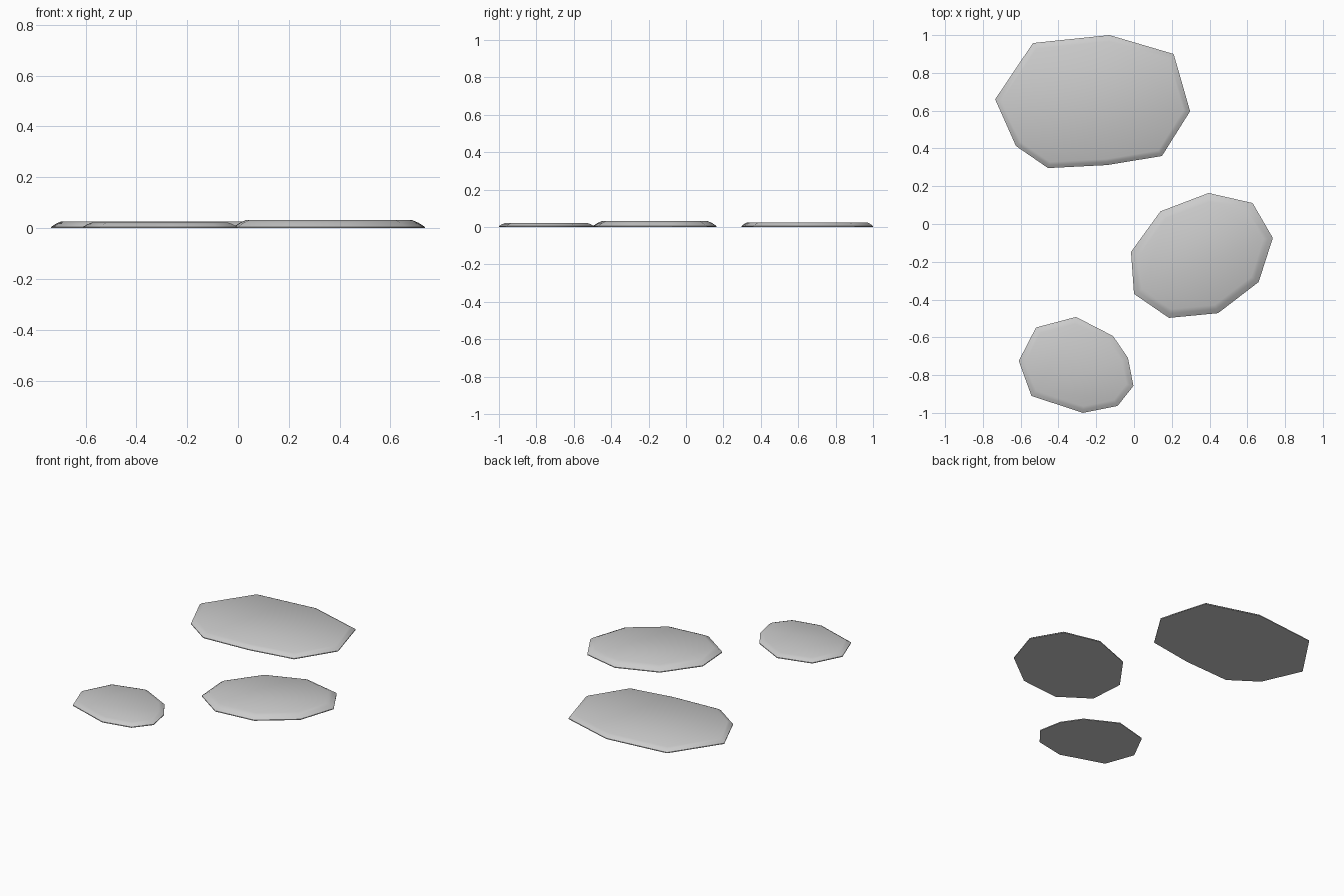
import bpy, bmesh, math

if "Cube" in bpy.data.objects:
    bpy.data.objects.remove(bpy.data.objects["Cube"])

# outline (x, y), bevel width, height of each stepping stone
STONES = {
    "large_stone": ([(-.735, .66), (-.625, .413), (-.455, .296), (-.143, .312), (.148, .36),
                     (.297, .597), (.21, .90), (-.13, 1.0), (-.535, .958)], .032, .025),
    "medium_stone": ([(-.016, -.148), (0, -.37), (.185, -.497), (.445, -.472), (.66, -.307),
                      (.735, -.074), (.628, .111), (.395, .164), (.14, .067)], .045, .031),
    "small_stone": ([(-.61, -.725), (-.543, -.91), (-.27, -1.0), (-.087, -.963), (-.003, -.857),
                     (-.032, -.709), (-.111, -.593), (-.307, -.492), (-.519, -.548)], .034, .022),
}
RIM = .005


def stone(name, outline, bevel, height):
    bm = bmesh.new()
    base = bm.faces.new([bm.verts.new((x, y, 0)) for x, y in outline])
    # short upright rim
    top = bmesh.ops.extrude_face_region(bm, geom=[base], use_keep_orig=True)["geom"]
    for v in top:
        if isinstance(v, bmesh.types.BMVert):
            v.co.z = RIM
    cap = next(f for f in top if isinstance(f, bmesh.types.BMFace))
    cap.normal_update()
    if cap.normal.z < 0:
        cap.normal_flip()
    # softly rounded edge in two insets
    for w, h in ((.5, .6), (.5, .4)):
        bmesh.ops.inset_individual(bm, faces=[cap], thickness=bevel * w, use_even_offset=True)
        for v in cap.verts:
            v.co.z += (height - RIM) * h
        cap.normal_update()
    bmesh.ops.recalc_face_normals(bm, faces=bm.faces)
    mesh = bpy.data.meshes.new(name)
    bm.to_mesh(mesh)
    bm.free()
    ob = bpy.data.objects.new(name, mesh)
    bpy.context.collection.objects.link(ob)
    return ob


for name, (outline, bevel, height) in STONES.items():
    ob = stone(name, outline, bevel, height)
    bpy.ops.object.select_all(action='DESELECT')
    ob.select_set(True)
    bpy.context.view_layer.objects.active = ob
    bpy.ops.object.shade_smooth_by_angle(angle=math.radians(45))
